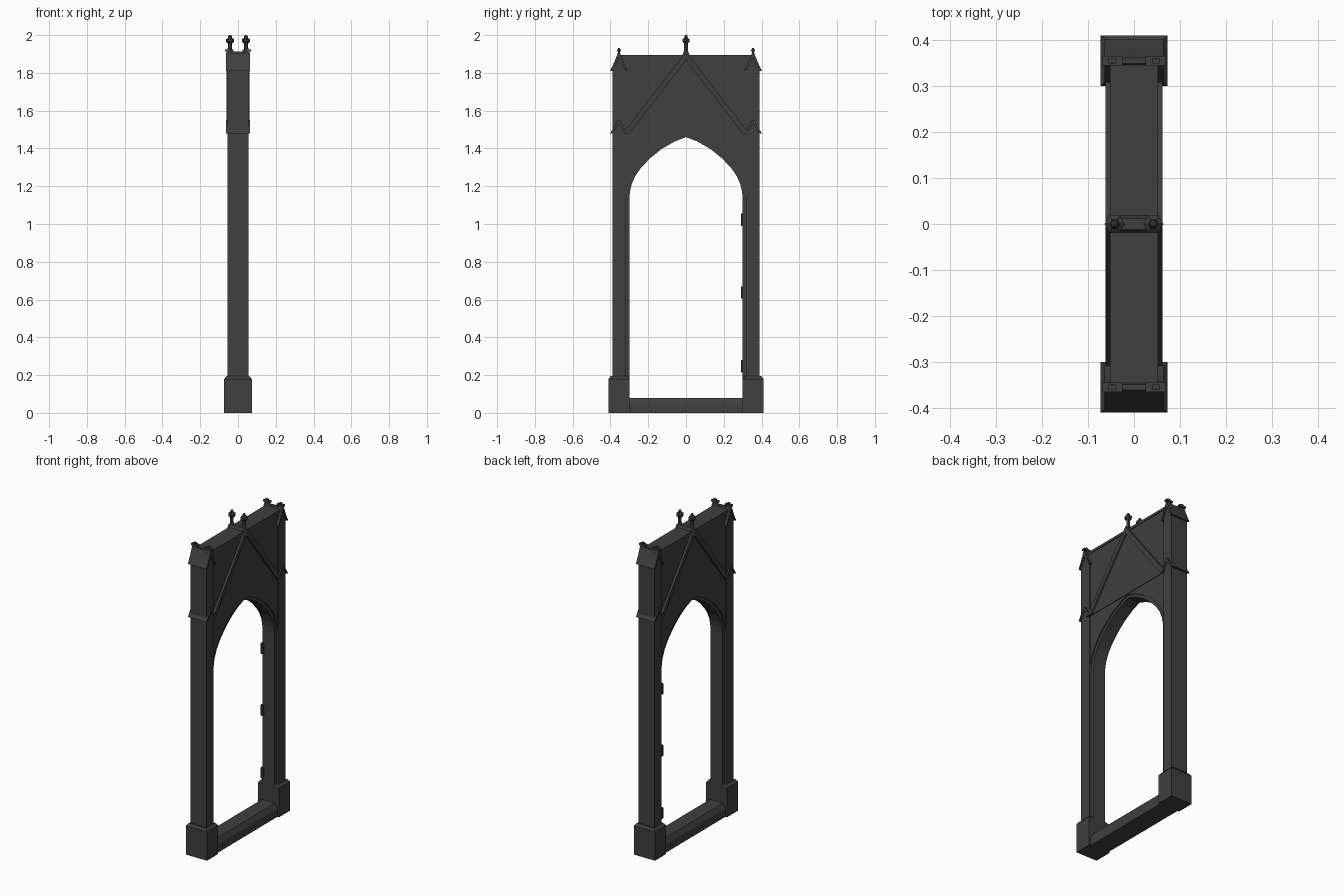
import bpy, bmesh, math

if "Cube" in bpy.data.objects:
    bpy.data.objects.remove(bpy.data.objects["Cube"])

stone = bpy.data.materials.new("dark_stone")
stone.diffuse_color = (0.05, 0.05, 0.05, 1)
stone.use_nodes = True
stone.node_tree.nodes["Principled BSDF"].inputs["Base Color"].default_value = stone.diffuse_color


def finish(name, bm):
    bmesh.ops.recalc_face_normals(bm, faces=bm.faces)
    me = bpy.data.meshes.new(name)
    bm.to_mesh(me)
    bm.free()
    ob = bpy.data.objects.new(name, me)
    me.materials.append(stone)
    bpy.context.collection.objects.link(ob)
    return ob


def prism(name, pts, x0, x1):
    """Extrude a (y, z) outline along x."""
    bm = bmesh.new()
    f = bm.faces.new([bm.verts.new((x0, y, z)) for y, z in pts])
    r = bmesh.ops.extrude_face_region(bm, geom=[f])
    vs = [v for v in r["geom"] if isinstance(v, bmesh.types.BMVert)]
    bmesh.ops.translate(bm, verts=vs, vec=(x1 - x0, 0, 0))
    return finish(name, bm)


def box(name, x0, x1, y0, y1, z0, z1):
    return prism(name, [(y0, z0), (y1, z0), (y1, z1), (y0, z1)], x0, x1)


def lathe(name, prof, x, y, sides):
    """Stack rings of (radius, z) around a vertical axis."""
    bm = bmesh.new()
    rings = [[bm.verts.new((x + r * math.cos(2 * math.pi * i / sides),
                            y + r * math.sin(2 * math.pi * i / sides), z))
              for i in range(sides)] for r, z in prof]
    for a, b in zip(rings, rings[1:]):
        for i in range(sides):
            j = (i + 1) % sides
            bm.faces.new((a[i], a[j], b[j], b[i]))
    bm.faces.new(rings[0])
    bm.faces.new(rings[-1])
    return finish(name, bm)


def sym(half):
    """Mirror an outline that runs from the right side to y = 0."""
    return half + [(-y, z) for y, z in reversed(half) if y > 0]


# pointed arch wall and recessed inner moulding
inner = sym([(0.3, 1.13), (0.297, 1.17), (0.288, 1.21), (0.268, 1.255), (0.238, 1.298),
             (0.19, 1.348), (0.13, 1.397), (0.06, 1.437), (0, 1.46)])
outer = sym([(0.32, 1.13), (0.317, 1.17), (0.306, 1.217), (0.285, 1.267), (0.252, 1.312),
             (0.202, 1.364), (0.139, 1.414), (0.065, 1.455), (0, 1.477)])
prism("arch_wall", [(0.345, 1.885), (0.345, 1.13)] + outer +
      [(-0.345, 1.13), (-0.345, 1.885)], -0.048, 0.048)
prism("arch_moulding", [(0.325, 0.05), (0.3, 0.05)] + inner +
      [(-0.3, 0.05), (-0.325, 0.05)] + outer[::-1], -0.041, 0.041)
box("wall_coping", -0.052, 0.052, -0.365, 0.365, 1.88, 1.895)

# threshold with stepped, sloping sides
sill = [(-0.062, 0), (0.062, 0), (0.062, 0.05), (0.045, 0.08), (-0.045, 0.08), (-0.062, 0.05)]
bm = bmesh.new()
f = bm.faces.new([bm.verts.new((x, -0.31, z)) for x, z in sill])
r = bmesh.ops.extrude_face_region(bm, geom=[f])
bmesh.ops.translate(bm, verts=[v for v in r["geom"] if isinstance(v, bmesh.types.BMVert)],
                    vec=(0, 0.62, 0))
finish("threshold", bm)

# central gable: raised panel, ribs and saddle between the finials
prism("gable_panel", [(-0.32, 1.48), (0.32, 1.48), (0, 1.885)], -0.052, 0.052)
prism("gable_ribs", [(-0.335, 1.48), (-0.3, 1.48), (0, 1.865), (0.3, 1.48), (0.335, 1.48),
                     (0.02, 1.885), (0, 1.91), (-0.02, 1.885)], -0.062, 0.062)
prism("gable_saddle", [(-0.027, 1.87), (0.027, 1.87), (0.012, 1.912), (-0.012, 1.912)],
      -0.045, 0.045)
for sx in (-1, 1):
    lathe("gable_finial", [(0.022, 1.865), (0.016, 1.9), (0.011, 1.925), (0.011, 1.955),
                           (0.022, 1.965), (0.022, 1.977), (0.011, 1.985), (0.009, 1.996),
                           (0.004, 2.0)], sx * 0.042, 0, 6)


def chevron(name, c, z, h, t):
    """Concave pitched hood of height h over a buttress."""
    top = [(0.047, 0), (0.028, 0.42), (0.014, 0.78), (0.006, 1)]
    up = [(c + y, z + h * k) for y, k in top]
    up += [(c - y, z + h * k) for y, k in reversed(top)]
    under = [(c - 0.036, z), (c - 0.018, z + h * 0.42 - t * 0.3), (c, z + h - t),
             (c + 0.018, z + h * 0.42 - t * 0.3), (c + 0.036, z)]
    return prism(name, up + under, -0.064, 0.064)


for s in (-1, 1):
    c = s * 0.355
    # plinth with chamfered top
    bm = bmesh.new()
    loops = []
    for hx, hy, z in ((0.073, 0.055, 0), (0.073, 0.055, 0.18), (0.06, 0.044, 0.195)):
        loops.append([bm.verts.new((a * hx, c + b * hy, z))
                      for a, b in ((-1, -1), (1, -1), (1, 1), (-1, 1))])
    for a, b in zip(loops, loops[1:]):
        for i in range(4):
            bm.faces.new((a[i], a[i - 3], b[i - 3], b[i]))
    bm.faces.new(loops[0])
    bm.faces.new(loops[2])
    finish("plinth", bm)
    # buttress shaft with gabled head
    prism("buttress", [(c - 0.035, 0.17), (c + 0.035, 0.17), (c + 0.035, 1.815),
                       (c + 0.014, 1.85), (c, 1.89), (c - 0.014, 1.85), (c - 0.035, 1.815)],
          -0.055, 0.055)
    chevron("lower_hood", c, 1.48, 0.07, 0.02)
    chevron("top_hood", c, 1.81, 0.095, 0.025)
    # small crossbar finials on the hood ridge
    for sx in (-1, 1):
        x = sx * 0.047
        box("hood_finial_stem", x - 0.008, x + 0.008, c - 0.006, c + 0.006, 1.89, 1.932)
        box("hood_finial_bar", x - 0.022, x + 0.022, c - 0.01, c + 0.01, 1.912, 1.924)

# hinge barrels on one jamb
for z in (0.215, 0.605, 0.99):
    lathe("hinge", [(0.01, z), (0.01, z + 0.065)], -0.042, 0.301, 8)
